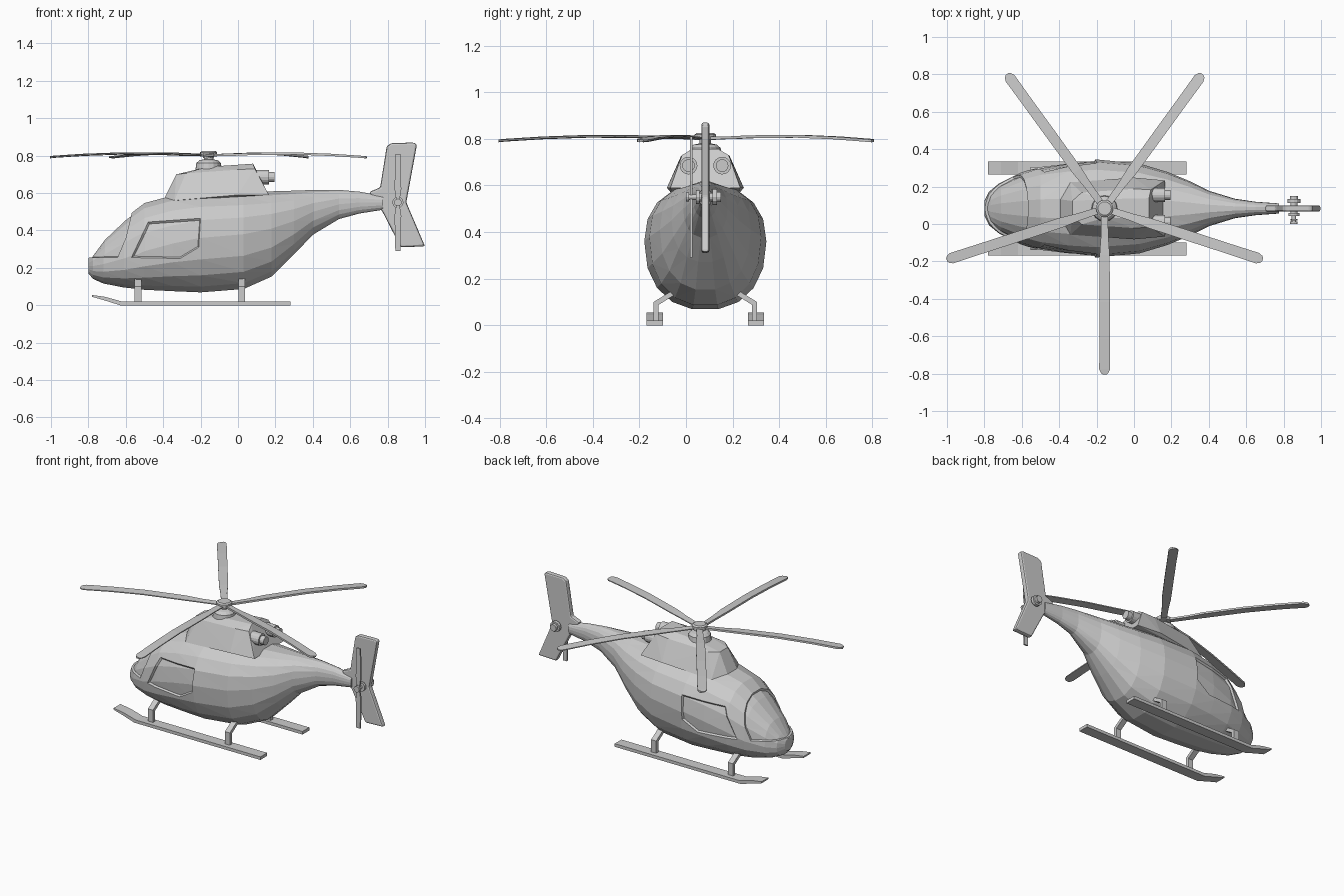
import bpy, bmesh, math
from mathutils import Vector, Matrix

cube = bpy.data.objects.get("Cube")
if cube:
    bpy.data.objects.remove(cube)

MID = 0.083                      # centre line of the hull in y
HUB = Vector((-0.157, MID, 0))

grey = bpy.data.materials.new("light grey")
grey.use_nodes = True
tone = (0.6, 0.6, 0.6, 1)
grey.diffuse_color = tone
grey.node_tree.nodes["Principled BSDF"].inputs["Base Color"].default_value = tone


def finish(bm, name):
    bmesh.ops.recalc_face_normals(bm, faces=bm.faces[:])
    mesh = bpy.data.meshes.new(name)
    bm.to_mesh(mesh)
    bm.free()
    mesh.materials.append(grey)
    ob = bpy.data.objects.new(name, mesh)
    bpy.context.collection.objects.link(ob)
    return ob


def loft(bm, rings):
    rows = [[bm.verts.new(p) for p in ring] for ring in rings]
    for a, b in zip(rows, rows[1:]):
        for i in range(len(a)):
            j = (i + 1) % len(a)
            bm.faces.new((a[i], a[j], b[j], b[i]))
    bm.faces.new(rows[0])
    bm.faces.new(rows[-1])


def bevel(ob, width, segments=1):
    mod = ob.modifiers.new("soft edges", 'BEVEL')
    mod.width, mod.segments = width, segments


def turned(name, profile, place, axis='Z', sides=16):
    """Stack of (radius, distance) rings turned around an axis."""
    turn = {'Z': Matrix(), 'X': Matrix.Rotation(math.pi / 2, 4, 'Y'),
            'Y': Matrix.Rotation(-math.pi / 2, 4, 'X')}[axis]
    bm = bmesh.new()
    loft(bm, [[Matrix.Translation(place) @ turn @ Vector(
        (r * math.cos(math.tau * i / sides), r * math.sin(math.tau * i / sides), d))
        for i in range(sides)] for r, d in profile])
    return finish(bm, name)


def slab(name, outline, y, thick):
    """Side outline in x and z, given thickness in y."""
    bm = bmesh.new()
    loft(bm, [[(x, y + s * thick / 2, z) for x, z in outline] for s in (-1, 1)])
    return finish(bm, name)


# Hull: x, bottom, top, widest height, half width
sections = [
    (-.8, .17, .25, .21, .04), (-.775, .14, .285, .21, .09),
    (-.72, .115, .36, .22, .135), (-.61, .093, .465, .25, .19),
    (-.5, .08, .55, .29, .227), (-.35, .072, .59, .33, .25),
    (-.2, .065, .605, .36, .262), (.03, .083, .61, .38, .24),
    (.18, .15, .612, .41, .195), (.3, .27, .615, .45, .145),
    (.4, .375, .618, .5, .095), (.54, .46, .618, .54, .052),
    (.65, .49, .608, .55, .036), (.775, .51, .585, .55, .027)]
SIDES = 18


def soft(v):
    return math.copysign(abs(v) ** 0.88, v)


def hull_ring(x, low, high, mid, half):
    ring = []
    for i in range(SIDES):
        a = math.tau * i / SIDES
        s = soft(math.sin(a))
        reach = high - mid if s > 0 else mid - low
        ring.append((x, MID + half * soft(math.cos(a)), mid + reach * s))
    return ring


def recess(bm, outline, depth):
    """Cut a convex side outline through the skin and sink it."""
    planes = []
    for (x0, z0), (x1, z1) in zip(outline, outline[1:] + outline[:1]):
        p, n = Vector((x0, MID, z0)), Vector((z1 - z0, 0, x0 - x1)).normalized()
        planes.append((p, n))
        bmesh.ops.bisect_plane(bm, geom=bm.verts[:] + bm.edges[:] + bm.faces[:],
                               plane_co=p, plane_no=n, dist=1e-5)
    inside = [f for f in bm.faces if all(
        (f.calc_center_median() - p).dot(n) < 0 for p, n in planes)]
    bmesh.ops.inset_region(bm, faces=inside, thickness=0.006, depth=-depth,
                           use_even_offset=True)


bm = bmesh.new()
loft(bm, [hull_ring(*s) for s in sections])
bmesh.ops.triangulate(bm, faces=bm.faces[:])
bmesh.ops.recalc_face_normals(bm, faces=bm.faces[:])
# side windows, then windscreen (both outlines run anticlockwise)
recess(bm, [(-.57, .255), (-.31, .25), (-.21, .31), (-.2, .465), (-.48, .445)], .012)
recess(bm, [(-.9, .255), (-.625, .255), (-.6, .36), (-.515, .56), (-.9, .6)], .012)
finish(bm, "fuselage")

# Engine cowling over the cabin roof: x, half width, height
cowl = [(-.4, .05, .56), (-.34, .14, .56), (0, .165, .59), (.165, .15, .59),
        (-.33, .04, .7), (-.28, .085, .705), (0, .105, .725), (.09, .1, .73),
        (-.16, .05, .74), (.08, .055, .757)]
bm = bmesh.new()
for x, half, z in cowl:
    for s in (-1, 1):
        bm.verts.new((x, MID + s * half, z))
bmesh.ops.convex_hull(bm, input=bm.verts[:])
finish(bm, "engine_cowling")

# Twin exhausts
for s, side in ((-1, "right"), (1, "left")):
    turned("exhaust_" + side, [(.038, 0), (.038, .09), (.027, .09), (.027, .12)],
           Vector((.075, MID + s * .072, .685)), 'X')

# Rotor mast and hub
turned("rotor_mast", [(.072, .71), (.066, .76), (.05, .775), (.025, .78),
                      (.025, .795), (.046, .795), (.046, .818), (.036, .825)], HUB)

# Five main blades: radius, half width, height
stations = [(.02, .018, .803), (.15, .02, .805), (.25, .027, .809), (.5, .028, .811),
            (.7, .028, .804), (.86, .029, .794), (.88, .02, .792), (.888, .009, .791)]
for k in range(5):
    bm = bmesh.new()
    loft(bm, [[(r, -w, z - .006), (r, w, z - .003), (r, w, z + .003), (r, -w, z + .006)]
              for r, w, z in stations])
    spin = Matrix.Rotation(math.radians(72 * k - 90), 4, 'Z')
    bm.transform(Matrix.Translation(HUB) @ spin)
    finish(bm, "main_blade_%d" % (k + 1))

# Tail fin
fin = slab("tail_fin", [(.7, .605), (.775, .495), (.87, .31), (1, .315), (.9, .55),
                        (.957, .86), (.94, .87), (.82, .867), (.795, .85), (.76, .63)],
           MID, .034)
bevel(fin, .012, 2)

# Tail rotor
TAIL = Vector((.855, MID, .55))
turned("tail_rotor_shaft", [(.02, -.083), (.02, -.07), (.012, -.07), (.012, -.04),
                            (.03, -.04), (.03, -.025), (.018, -.025), (.018, .03),
                            (.034, .03), (.034, .05), (.022, .05), (.022, .067)],
       TAIL, 'Y', 12)
blades = [(-.007, 0), (-.018, .07), (-.014, .26), (.014, .26), (.018, .07), (.007, 0)]
for s, name in ((1, "upper"), (-1, "lower")):
    slab("tail_blade_" + name, [(TAIL.x + x, TAIL.z + s * z) for x, z in blades],
         MID - .06, .01)

# Landing gear
runner = [(-.78, .045), (-.72, .028), (-.63, 0), (.28, 0),
          (.28, .02), (-.62, .02), (-.71, .045), (-.78, .055)]
leg = [(.2, .01), (.2, .088), (.1, .15), (.1, .175), (.222, .1), (.222, .01)]
for s, side in ((-1, "right"), (1, "left")):
    slab("skid_" + side, runner, MID + s * .217, .07)
    for x, end in ((-.535, "front"), (.02, "rear")):
        bm = bmesh.new()
        loft(bm, [[(x + d, MID + s * y, z) for y, z in leg] for d in (-.018, .018)])
        finish(bm, "skid_leg_%s_%s" % (end, side))
